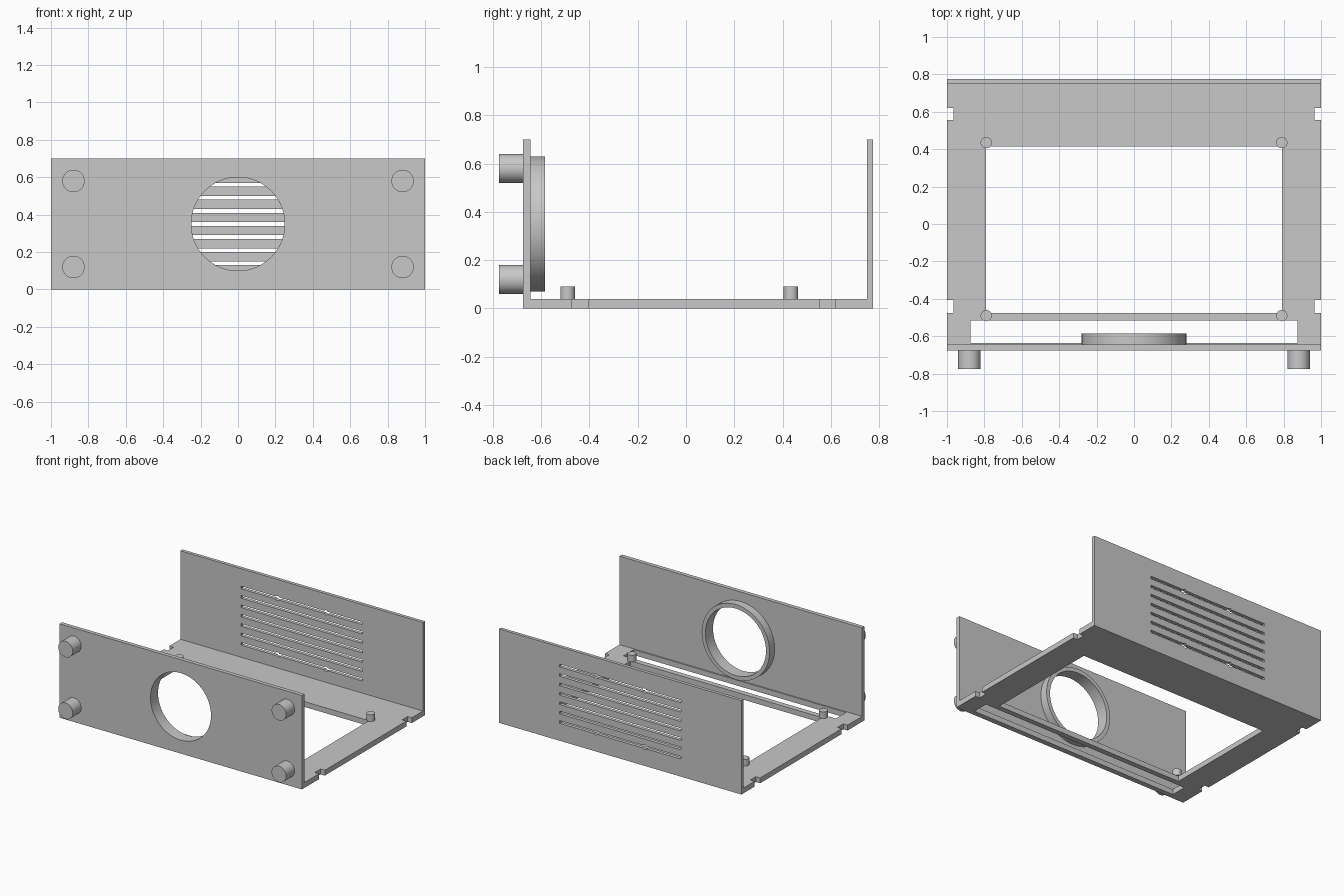
import bpy
import math

cube = bpy.data.objects.get("Cube")
if cube:
    bpy.data.objects.remove(cube, do_unlink=True)

grey = bpy.data.materials.new("light_grey")
grey.use_nodes = True
grey.diffuse_color = (0.58, 0.58, 0.58, 1)
grey.node_tree.nodes["Principled BSDF"].inputs["Base Color"].default_value = (0.58, 0.58, 0.58, 1)


def finish(name):
    ob = bpy.context.object
    ob.name = name
    ob.data.materials.append(grey)
    return ob


def box(name, x0, x1, y0, y1, z0, z1):
    bpy.ops.mesh.primitive_cube_add(
        size=1, location=((x0 + x1) / 2, (y0 + y1) / 2, (z0 + z1) / 2))
    ob = finish(name)
    ob.scale = (x1 - x0, y1 - y0, z1 - z0)
    bpy.ops.object.transform_apply(location=True, rotation=True, scale=True)
    return ob


def rod(name, radius, length, center, along_y=False, sides=32):
    bpy.ops.mesh.primitive_cylinder_add(
        vertices=sides, radius=radius, depth=length, location=center,
        rotation=(math.pi / 2 if along_y else 0, 0, 0))
    ob = finish(name)
    bpy.ops.object.transform_apply(location=True, rotation=True, scale=True)
    return ob


def cut(target, cutters):
    """Subtract the cutters one by one, then discard them."""
    bpy.ops.object.select_all(action="DESELECT")
    target.select_set(True)
    bpy.context.view_layer.objects.active = target
    for cutter in cutters:
        cutter.hide_render = True
        mod = target.modifiers.new("cut", "BOOLEAN")
        mod.operation = "DIFFERENCE"
        mod.solver = "EXACT"
        mod.object = cutter
        bpy.ops.object.modifier_apply(modifier=mod.name)
        bpy.data.objects.remove(cutter, do_unlink=True)


def smooth(ob):
    bpy.ops.object.select_all(action="DESELECT")
    ob.select_set(True)
    bpy.context.view_layer.objects.active = ob
    bpy.ops.object.shade_smooth_by_angle(angle=math.radians(30))


MID_Z = 0.35

# Floor frame with main opening, front slot and side notches
floor = box("floor_frame", -1, 1, -0.645, 0.75, 0, 0.04)
cutters = [box("opening_cutter", -0.79, 0.79, -0.475, 0.415, -0.1, 0.1),
           box("slot_cutter", -0.875, 0.875, -0.635, -0.515, -0.1, 0.1)]
for side in (-1, 1):
    for y0, y1 in ((-0.475, -0.405), (0.555, 0.62)):
        xs = sorted((side * 0.965, side * 1.1))
        cutters.append(box("notch_cutter", xs[0], xs[1], y0, y1, -0.1, 0.1))
cut(floor, cutters)

# Front panel with round opening
front = box("front_panel", -1, 1, -0.675, -0.645, 0, 0.7)
cut(front, [rod("hole_cutter", 0.25, 0.2, (0, -0.66, MID_Z), True, 64)])
smooth(front)

# Raised collar behind the opening
collar = rod("opening_collar", 0.28, 0.06, (0, -0.615, MID_Z), True, 64)
cut(collar, [rod("collar_cutter", 0.25, 0.2, (0, -0.615, MID_Z), True, 64)])
smooth(collar)

# Back panel with vent slots and four screw holes
back = box("back_panel", -1, 1, 0.75, 0.775, 0, 0.7)
cutters = []
for i in range(-3, 4):
    z = MID_Z + i * 0.07
    cutters.append(box("vent_cutter", -0.5, 0.5, 0.7, 0.8, z - 0.01, z + 0.01))
for x in (-0.2, 0.2):
    for dz in (-0.21, 0.21):
        cutters.append(rod("screw_cutter", 0.018, 0.1, (x, 0.76, MID_Z + dz), True, 16))
cut(back, cutters)

# Front feet and floor pins, mirrored left and right
for side, label in ((1, "left"), (-1, "right")):
    for z, level in ((0.12, "lower"), (0.58, "upper")):
        smooth(rod(f"{level}_{label}_foot", 0.06, 0.1, (side * 0.88, -0.725, z), True))
    for y, place in ((-0.49, "front"), (0.435, "back")):
        smooth(rod(f"{place}_{label}_pin", 0.03, 0.05, (side * 0.79, y, 0.065)))
